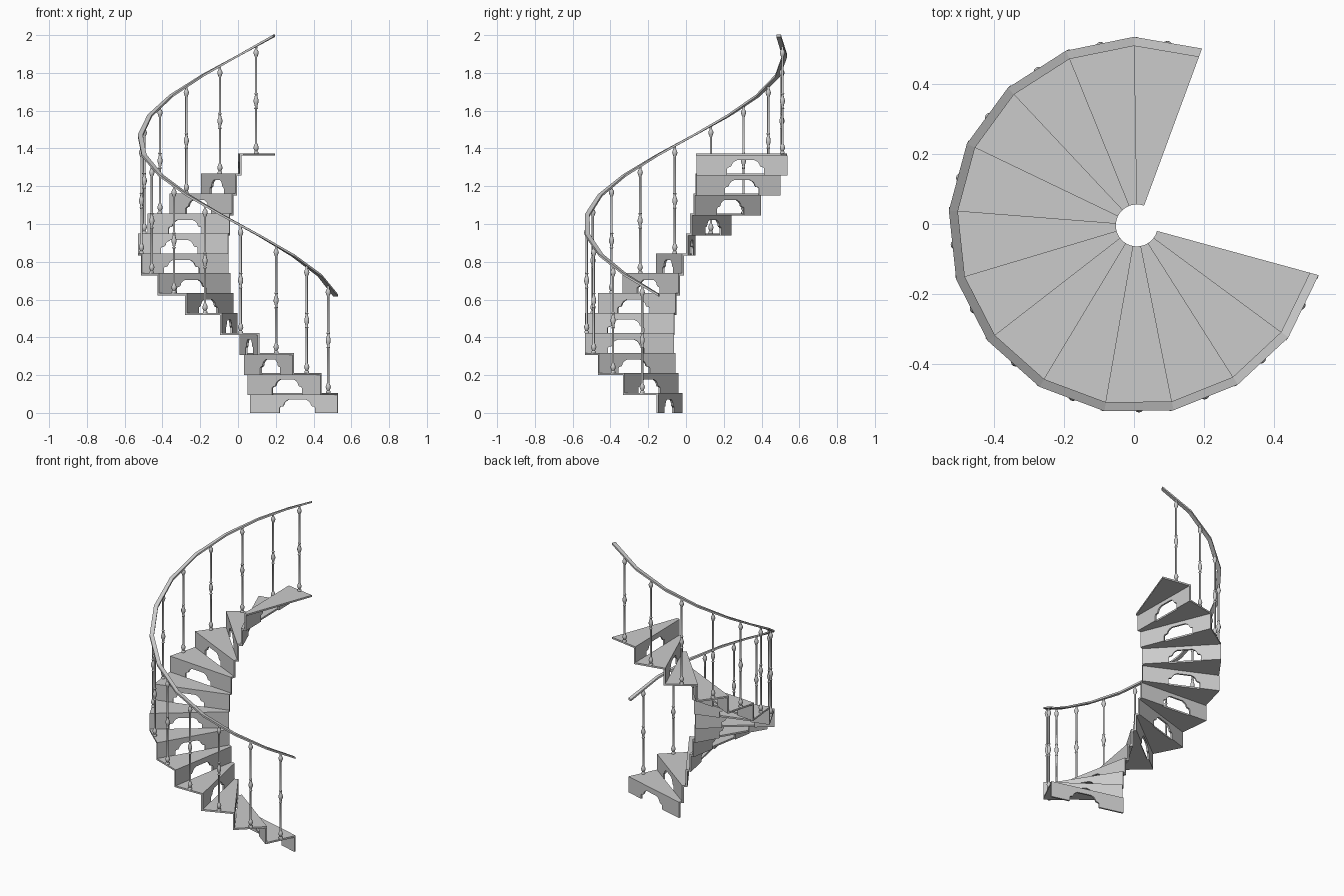
import bpy, bmesh, math
from mathutils import Vector

cube = bpy.data.objects.get("Cube")
if cube:
    bpy.data.objects.remove(cube, do_unlink=True)

STEPS = 13
RISE = 1.373 / STEPS
TURN = math.radians(-21.15)      # each step turns clockwise going up
START = math.radians(-15.3)
CENTRE = Vector((0.008, -0.004, 0))
R_IN, R_OUT = 0.06, 0.54
THICK = 0.011
RAIL_BASE = 0.617

grey = bpy.data.materials.new("light_grey")
grey.use_nodes = True
grey.diffuse_color = (0.6, 0.6, 0.6, 1)
grey.node_tree.nodes["Principled BSDF"].inputs["Base Color"].default_value = (0.6, 0.6, 0.6, 1)


def polar(r, angle, z=0.0):
    return CENTRE + Vector((r * math.cos(angle), r * math.sin(angle), z))


def finish(bm, name):
    bmesh.ops.recalc_face_normals(bm, faces=bm.faces)
    mesh = bpy.data.meshes.new(name)
    bm.to_mesh(mesh)
    bm.free()
    mesh.materials.append(grey)
    return mesh


def place(mesh, name, location=(0, 0, 0)):
    obj = bpy.data.objects.new(name, mesh)
    obj.location = location
    bpy.context.collection.objects.link(obj)
    return obj


def slab(name, outline, offset):
    """Extrude a flat outline by an offset vector."""
    bm = bmesh.new()
    face = bm.faces.new([bm.verts.new(p) for p in outline])
    extruded = bmesh.ops.extrude_face_region(bm, geom=[face], use_keep_orig=True)
    moved = [v for v in extruded["geom"] if isinstance(v, bmesh.types.BMVert)]
    bmesh.ops.translate(bm, verts=moved, vec=offset)
    return place(finish(bm, name), name)


# Half outline of the scalloped riser opening: (half width, height)
ARCH = [(0.098, 0.026), (0.094, 0.032), (0.08, 0.035), (0.075, 0.041),
        (0.071, 0.052), (0.062, 0.062), (0.045, 0.071)]
ARCH_R = 0.32

for i in range(STEPS):
    a = START + i * TURN
    top = (i + 1) * RISE

    # Wedge tread with a rounded inner edge
    wedge = [polar(R_IN, a + TURN * j / 4, top - THICK) for j in range(5)]
    wedge += [polar(R_OUT, a + TURN, top - THICK), polar(R_OUT, a, top - THICK)]
    slab(f"tread_{i + 1}", wedge, Vector((0, 0, THICK)))

    # Riser with the opening cut up from its lower edge
    base = i * RISE
    low = base - (THICK if i else 0)
    hole = [(-ARCH[0][0], low - base)] + [(-w, h) for w, h in ARCH]
    hole += [(w, h) for w, h in reversed(ARCH)] + [(ARCH[0][0], low - base)]
    outline = [polar(R_IN, a, low)]
    outline += [polar(ARCH_R + w, a, base + h) for w, h in hole]
    outline += [polar(R_OUT, a, low), polar(R_OUT, a, top - THICK), polar(R_IN, a, top - THICK)]
    back = Vector((math.sin(a), -math.cos(a), 0)) * THICK
    slab(f"riser_{i + 1}", outline, back)

# Turned baluster: (radius, height) profile spun round its axis
LENGTH = RAIL_BASE + RISE / 2 - RISE + 0.004
PROFILE = [(0, 0), (0.012, 0), (0.012, 0.008), (0.007, 0.013), (0.012, 0.023),
           (0.014, 0.032), (0.011, 0.042), (0.006, 0.053), (0.006, 0.235),
           (0.010, 0.240), (0.006, 0.246), (0.008, 0.258), (0.013, 0.272),
           (0.013, 0.284), (0.008, 0.300), (0.006, 0.310), (0.010, 0.316),
           (0.006, 0.322), (0.006, 0.510), (0.010, 0.520), (0.014, 0.532),
           (0.012, 0.542), (0.006, 0.552), (0.007, LENGTH), (0, LENGTH)]
bm = bmesh.new()
verts = [bm.verts.new((r, 0, z)) for r, z in PROFILE]
edges = [bm.edges.new(pair) for pair in zip(verts, verts[1:])]
bmesh.ops.spin(bm, geom=verts + edges, cent=(0, 0, 0), axis=(0, 0, 1),
               angle=math.tau, steps=12)
bmesh.ops.remove_doubles(bm, verts=bm.verts, dist=0.0002)
for f in bm.faces:
    f.smooth = True
baluster = finish(bm, "baluster")
baluster.set_sharp_from_angle(angle=math.radians(50))
for i in range(STEPS):
    place(baluster, f"baluster_{i + 1}", polar(0.522, START + (i + 0.5) * TURN, (i + 1) * RISE))

# Handrail: a flat rectangular section swept up the spiral
bm = bmesh.new()
rings = []
for i in range(STEPS + 1):
    z = RAIL_BASE + i * RISE
    section = [(0.514, z), (R_OUT, z), (R_OUT, z + 0.012), (0.514, z + 0.012)]
    rings.append([bm.verts.new(polar(r, START + i * TURN, h)) for r, h in section])
for lower, upper in zip(rings, rings[1:]):
    for j in range(4):
        k = (j + 1) % 4
        bm.faces.new((lower[j], lower[k], upper[k], upper[j]))
bm.faces.new(rings[0])
bm.faces.new(rings[-1])
place(finish(bm, "handrail"), "handrail")
